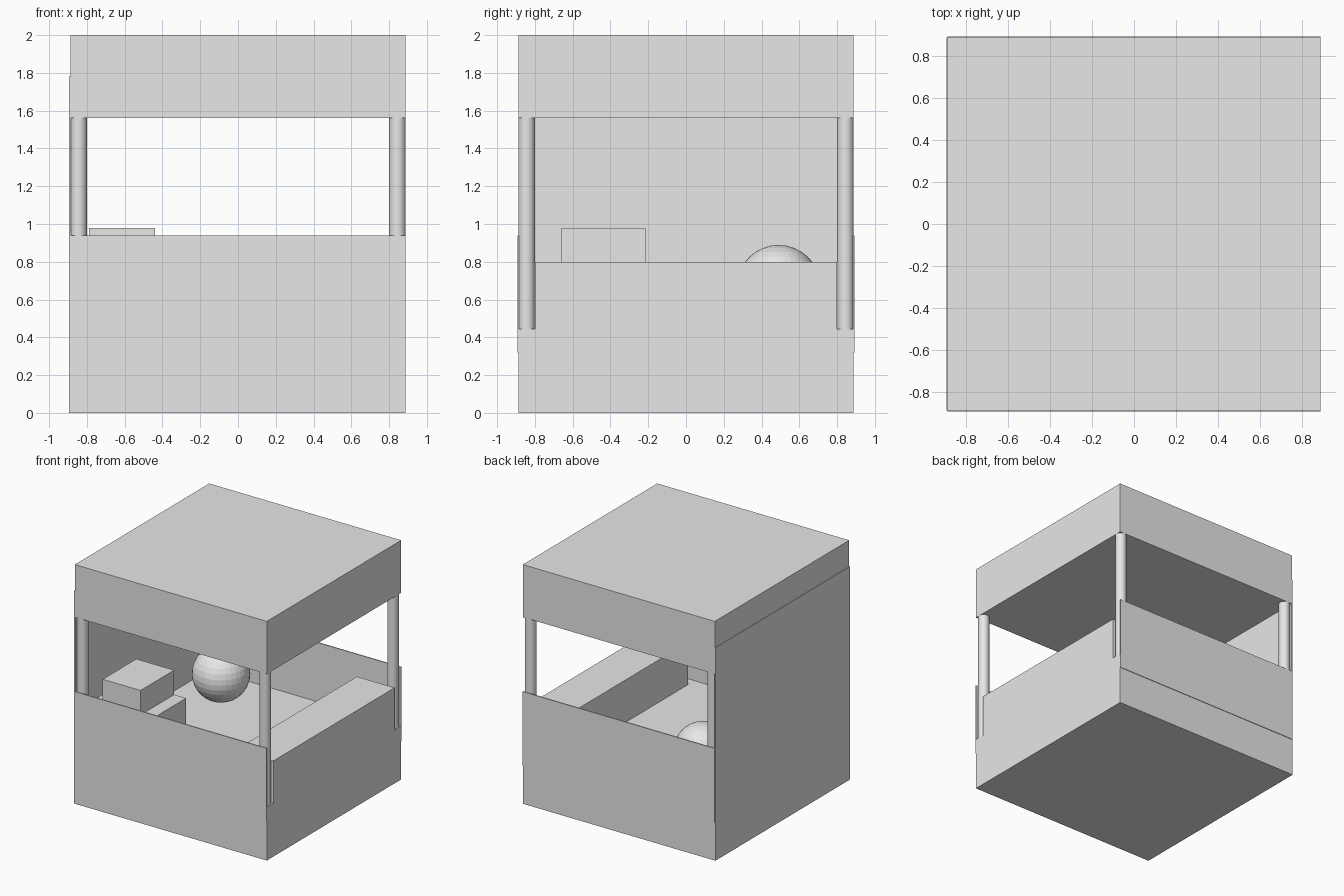
import bpy

if "Cube" in bpy.data.objects:
    bpy.data.objects.remove(bpy.data.objects["Cube"], do_unlink=True)

grey = bpy.data.materials.new("plain_grey")
grey.use_nodes = True
colour = (0.8, 0.8, 0.8, 1)
grey.diffuse_color = colour
grey.node_tree.nodes["Principled BSDF"].inputs["Base Color"].default_value = colour

HALF = 0.888      # half width of the booth
FLOOR = 0.445     # top of the base
EAVE = 1.56       # underside of the roof
POST_R = 0.044


def finish(name):
    obj = bpy.context.object
    obj.name = name
    obj.data.materials.append(grey)
    return obj


def box(name, x, y, z):
    """Box from (min, max) ranges on each axis."""
    centre = [sum(r) / 2 for r in (x, y, z)]
    bpy.ops.mesh.primitive_cube_add(size=1, location=centre)
    obj = finish(name)
    obj.scale = [r[1] - r[0] for r in (x, y, z)]
    bpy.ops.object.transform_apply(location=False, rotation=False, scale=True)
    return obj


full = (-HALF, HALF)

# Base and roof slabs
box("base", full, full, (0, FLOOR))
box("roof", full, full, (EAVE, 2))

# Low panels at front and back, standing slightly proud of the base
box("front_panel", full, (-HALF - 0.005, -HALF + 0.004), (0.32, 0.94))
box("back_panel", full, (HALF - 0.004, HALF + 0.005), (0.32, 0.94))

# Tall wall closing the right side
box("right_wall", (-HALF - 0.006, -HALF + 0.004), full, (0, 1.78))

# Bench between the posts on the left side
box("bench", (0.54, HALF), (-0.8, 0.8), (FLOOR, 0.8))

# Stacked boxes by the right wall
box("lower_box", (-HALF + 0.004, -0.33), (-0.66, -0.215), (FLOOR, 0.775))
box("upper_box", (-0.79, -0.44), (-0.66, -0.215), (0.775, 0.98))

# Corner posts
inset = HALF - POST_R
for side, sx in (("left", 1), ("right", -1)):
    for end, sy in (("front", -1), ("back", 1)):
        bpy.ops.mesh.primitive_cylinder_add(
            vertices=32, radius=POST_R, depth=EAVE - FLOOR,
            location=(sx * inset, sy * inset, (EAVE + FLOOR) / 2))
        finish(f"{end}_{side}_post")
        bpy.ops.object.shade_smooth_by_angle()

# Ball resting on the floor
bpy.ops.mesh.primitive_uv_sphere_add(
    segments=32, ring_count=16, radius=0.222, location=(-0.5, 0.49, 0.667))
finish("ball")
